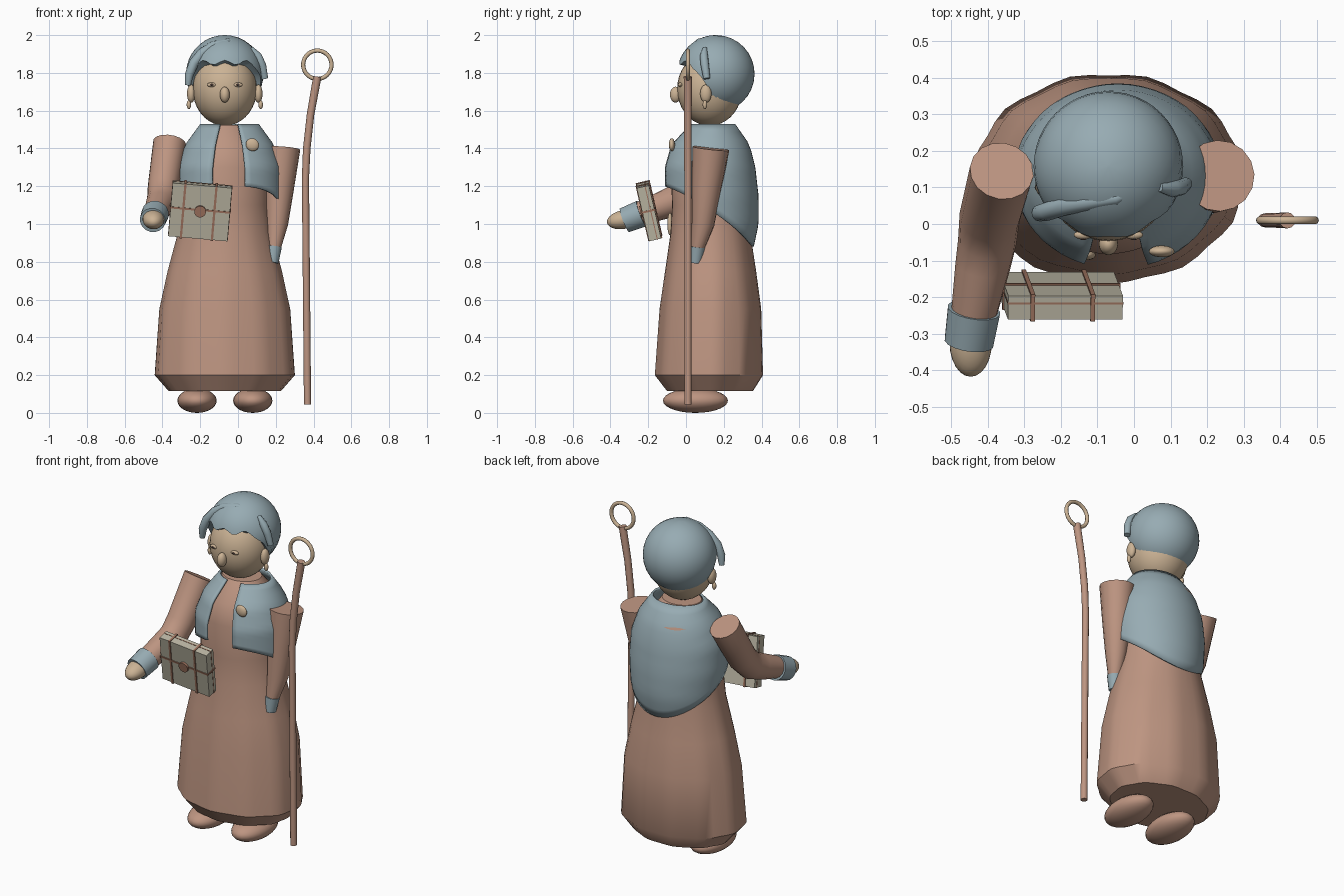
import bpy, bmesh, math
from mathutils import Vector, Matrix, Quaternion

if "Cube" in bpy.data.objects:
    bpy.data.objects.remove(bpy.data.objects["Cube"])


def material(name, rgb):
    m = bpy.data.materials.new(name)
    m.diffuse_color = (*rgb, 1)
    m.use_nodes = True
    m.node_tree.nodes["Principled BSDF"].inputs["Base Color"].default_value = m.diffuse_color
    return m


ROBE = material("dusty_rose", (0.51, 0.30, 0.22))
BLUE = material("grey_blue", (0.31, 0.41, 0.45))
SKIN = material("tan", (0.60, 0.45, 0.30))
CREAM = material("pale_stone", (0.50, 0.47, 0.37))
STRAP = material("strap_brown", (0.36, 0.18, 0.12))
DARK = material("dark_brown", (0.08, 0.05, 0.04))


def finish(bm, name, mat, angle=40):
    bmesh.ops.recalc_face_normals(bm, faces=bm.faces)
    me = bpy.data.meshes.new(name)
    bm.to_mesh(me)
    bm.free()
    ob = bpy.data.objects.new(name, me)
    bpy.context.collection.objects.link(ob)
    me.materials.append(mat)
    bpy.ops.object.select_all(action='DESELECT')
    ob.select_set(True)
    bpy.context.view_layer.objects.active = ob
    bpy.ops.object.shade_smooth_by_angle(angle=math.radians(angle))
    return ob


def loft(name, mat, rings, closed=True, caps=True, angle=40):
    """Skin a list of equally long point rings."""
    bm = bmesh.new()
    vs = [[bm.verts.new(p) for p in r] for r in rings]
    n = len(rings[0])
    for a, b in zip(vs, vs[1:]):
        for i in range(n if closed else n - 1):
            j = (i + 1) % n
            bm.faces.new((a[i], a[j], b[j], b[i]))
    if caps:
        bm.faces.new(vs[0])
        bm.faces.new(vs[-1])
    return finish(bm, name, mat, angle)


def tube(name, mat, points, radii, sides=16, angle=40):
    """Round tube through points with its own radius at each."""
    pts = [Vector(p) for p in points]
    rings, q, last = [], Quaternion(), Vector((0, 0, 1))
    for i, p in enumerate(pts):
        t = (pts[min(i + 1, len(pts) - 1)] - pts[max(i - 1, 0)]).normalized()
        q = last.rotation_difference(t) @ q
        last = t
        rings.append([p + q @ Vector((radii[i] * math.cos(k * math.tau / sides),
                                      radii[i] * math.sin(k * math.tau / sides), 0))
                      for k in range(sides)])
    return loft(name, mat, rings, angle=angle)


def ball(name, mat, loc, size, rot=0, seg=24):
    bm = bmesh.new()
    bmesh.ops.create_uvsphere(bm, u_segments=seg, v_segments=seg // 2 + 2, radius=1)
    bm.transform(Matrix.Translation(loc) @ Matrix.Rotation(rot, 4, 'Y')
                 @ Matrix.Diagonal((*size, 1)))
    return finish(bm, name, mat)


def section(table, z):
    """Interpolate (z, rx, ry, cy) rows listed from low to high."""
    for a, b in zip(table, table[1:]):
        if z <= b[0]:
            t = max(0, (z - a[0]) / (b[0] - a[0]))
            return [a[i] + t * (b[i] - a[i]) for i in (1, 2, 3)]
    return table[-1][1:]


# Robe: one lofted gown whose folds fade towards the chest
robe = [(.115, .30, .23, .13), (.2, .375, .29, .125), (.55, .35, .272, .132),
        (.75, .305, .243, .132), (.95, .25, .212, .13), (1.1, .232, .203, .13),
        (1.3, .232, .212, .13), (1.42, .19, .19, .14), (1.525, .115, .095, .14)]
N = 44
rings = []
for z, rx, ry, cy in robe:
    fold = .03 * max(0, min(1, (1.1 - z) / .7))
    ring = []
    for k in range(N):
        a = k * math.tau / N
        s = 1 - fold * (.5 - .5 * math.cos(11 * a))
        ring.append((-.07 + rx * s * math.sin(a), cy - ry * s * math.cos(a), z))
    rings.append(ring)
loft("robe", ROBE, rings)

# Shoulder cape: open at the front, hanging lowest at the back
cape = [(.85, .24, .222, .13), (1.0, .27, .25, .135), (1.15, .285, .252, .132),
        (1.3, .28, .245, .122), (1.42, .235, .212, .125), (1.53, .155, .12, .14)]
rings = []
for i in range(15):
    ring = []
    for k in range(49):
        a = .3 + (math.tau - .63) * k / 48
        low = 1.2 - .32 * ((1 - math.cos(a)) / 2) ** 1.3
        z = 1.53 + (low - 1.53) * i / 14
        rx, ry, cy = section(cape, z)
        ring.append((-.045 + rx * math.sin(a), cy - ry * math.cos(a), z))
    rings.append(ring)
ob = loft("cape", BLUE, rings, closed=False, caps=False)
m = ob.modifiers.new("thickness", 'SOLIDIFY')
m.thickness = .012
m.offset = -1
ball("brooch", SKIN, (.076, -.075, 1.42), (.036, .016, .033), .6)
ball("belt_pendant", SKIN, (-.13, -.085, 1.0), (.025, .014, .06))

# Head and face
ball("head", SKIN, (-.07, .125, 1.715), (.17, .172, .195), seg=32)
ball("nose", SKIN, (-.07, -.055, 1.685), (.026, .03, .042))
for s, side in ((-1, "right"), (1, "left")):
    x = -.07 + s * .069
    ball(side + "_eye", SKIN, (x, -.03, 1.737), (.026, .012, .012), seg=16)
    ball(side + "_pupil", DARK, (x, -.039, 1.737), (.011, .005, .006), seg=12)
    x = -.07 + s * .178
    ball(side + "_ear", SKIN, (x, .105, 1.69), (.022, .03, .048))
    ball(side + "_earring", SKIN, (x + s * .012, .1, 1.632), (.012, .012, .024), seg=12)

# Hair cap with a wavy hairline, plus two loose strands
R, hc = .205, Vector((-.07, .158, 1.795))
rings = []
for i in range(16):
    ring = []
    for k in range(48):
        a = k * math.tau / 48
        t = max(0, min(1, (math.cos(a) + .3) / 1.1))
        low = 1.605 + .25 * t * t * (3 - 2 * t) + .012 * t * math.cos(10 * a)
        end = math.acos(max(-1, (low - hc.z) / R))
        p = end * min(i + .15, 14.15) / 14.15
        r = R if i < 15 else R * .8
        ring.append(hc + Vector((r * math.sin(p) * math.sin(a),
                                 -r * math.sin(p) * math.cos(a), r * math.cos(p))))
    rings.append(ring)
loft("hair", BLUE, rings, angle=50)
tube("right_strand", BLUE,
     [(.03, .1, 1.95), (-.05, .07, 1.965), (-.13, .06, 1.945), (-.19, .05, 1.905),
      (-.235, .035, 1.85), (-.258, .03, 1.79), (-.265, .035, 1.735)],
     [.008, .018, .024, .027, .026, .023, .015], 12, 60)
tube("left_strand", BLUE,
     [(.07, .1, 1.93), (.105, .095, 1.89), (.128, .1, 1.84), (.142, .11, 1.77)],
     [.012, .022, .022, .018], 10, 60)

# Arm reaching forward: sleeve, cuff, hand
tube("right_sleeve", ROBE,
     [(-.362, .145, 1.43), (-.395, .02, 1.2), (-.402, -.05, 1.13), (-.415, -.12, 1.1),
      (-.443, -.27, 1.045)], [.088, .083, .08, .075, .06])
tube("right_cuff", BLUE, [(-.438, -.235, 1.055), (-.452, -.325, 1.02)], [.073, .068])
ob = ball("right_hand", SKIN, (0, 0, 0), (.058, .095, .05))
ob.location = (-.447, -.325, 1.025)
ob.rotation_euler = (.2, 0, 0)

# Arm hanging down: sleeve and cuff
tube("left_sleeve", ROBE,
     [(.232, .132, 1.4), (.218, .11, 1.2), (.205, .09, 1.0), (.19, .06, .87)],
     [.098, .08, .06, .036])
tube("left_cuff", BLUE, [(.19, .06, .88), (.18, .05, .795)], [.042, .034])

# Feet
for x, side in ((-.217, "right"), (.078, "left")):
    ball(side + "_foot", ROBE, (x, .05, .065), (.104, .172, .065))

# Staff with a ring on top
tube("staff", ROBE,
     [(.368, .01, .045), (.362, .01, .7), (.357, .01, 1.24), (.364, .01, 1.4),
      (.384, .01, 1.58), (.42, .01, 1.78)], [.019, .019, .019, .02, .02, .022], 12)
rings = []
for k in range(41):
    a = k * math.tau / 40
    c = Vector((math.cos(a), 0, math.sin(a)))
    rings.append([Vector((.42, .01, 1.843)) + c * (.075 + .011 * math.cos(b * math.tau / 10))
                  + Vector((0, .011 * math.sin(b * math.tau / 10), 0)) for b in range(10)])
loft("staff_ring", SKIN, rings, caps=False, angle=60)

# Strapped box held at the front
frame = (Matrix.Translation((-.2, -.196, 1.07)) @ Matrix.Rotation(math.radians(5), 4, 'Y')
         @ Matrix.Rotation(math.radians(13), 4, 'X'))


def block(name, mat, loc, size):
    bm = bmesh.new()
    bmesh.ops.create_cube(bm, size=1)
    bm.transform(frame @ Matrix.Translation(loc) @ Matrix.Diagonal((*size, 1)))
    finish(bm, name, mat, 20)


block("box", CREAM, (0, 0, 0), (.315, .066, .29))
block("upright_strap_1", STRAP, (-.09, 0, 0), (.012, .076, .3))
block("upright_strap_2", STRAP, (.075, 0, 0), (.012, .076, .3))
block("level_strap", STRAP, (0, 0, .012), (.323, .074, .01))
block("lid_seam", STRAP, (0, .012, 0), (.318, .005, .293))
bm = bmesh.new()
bmesh.ops.create_cone(bm, cap_ends=True, segments=20, radius1=.031, radius2=.031, depth=.015)
bm.transform(frame @ Matrix.Translation((0, -.038, .005)) @ Matrix.Rotation(math.pi / 2, 4, 'X'))
finish(bm, "box_clasp", STRAP)
